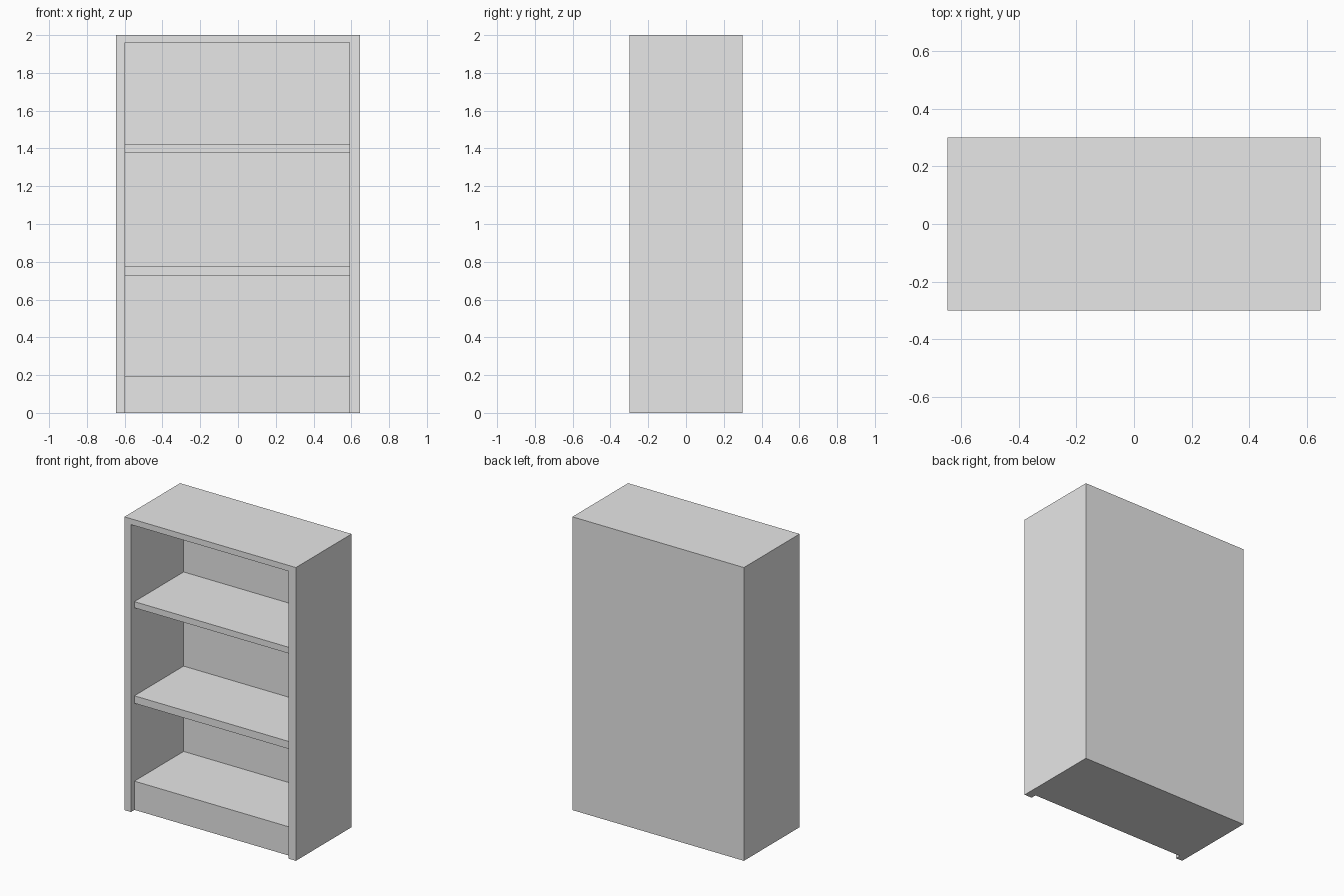
import bpy
import bmesh

cube = bpy.data.objects.get("Cube")
if cube:
    bpy.data.objects.remove(cube, do_unlink=True)

# Overall size and inner faces of the case
HALF_W, HALF_D, HEIGHT = 0.647, 0.3, 2.0
LEFT, RIGHT = -0.598, 0.59
SHELF_FRONT, BACK = -0.262, 0.268
BASE_TOP, CEILING = 0.196, 1.96

grey = bpy.data.materials.new("plain_grey")
grey.use_nodes = True
grey.diffuse_color = (0.8, 0.8, 0.8, 1)
grey.node_tree.nodes["Principled BSDF"].inputs["Base Color"].default_value = (0.8, 0.8, 0.8, 1)


def extrude_along_x(name, profile, x0, x1):
    """Solid made from a (y, z) outline swept from x0 to x1."""
    bm = bmesh.new()
    face = bm.faces.new([bm.verts.new((x0, y, z)) for y, z in profile])
    swept = bmesh.ops.extrude_face_region(bm, geom=[face])["geom"]
    verts = [v for v in swept if isinstance(v, bmesh.types.BMVert)]
    bmesh.ops.translate(bm, verts=verts, vec=(x1 - x0, 0, 0))
    bmesh.ops.recalc_face_normals(bm, faces=bm.faces)
    mesh = bpy.data.meshes.new(name)
    bm.to_mesh(mesh)
    bm.free()
    mesh.materials.append(grey)
    obj = bpy.data.objects.new(name, mesh)
    bpy.context.collection.objects.link(obj)
    return obj


def rectangle(y0, y1, z0, z1):
    return [(y0, z0), (y1, z0), (y1, z1), (y0, z1)]


# Case: a solid block hollowed from the front, with a recessed solid base
case = extrude_along_x("case", rectangle(-HALF_D, HALF_D, 0, HEIGHT), -HALF_W, HALF_W)
hollow = extrude_along_x("hollow_cutter", [
    (-0.5, -0.1), (SHELF_FRONT, -0.1), (SHELF_FRONT, BASE_TOP),
    (BACK, BASE_TOP), (BACK, CEILING), (-0.5, CEILING)], LEFT, RIGHT)
hollow.hide_render = True
cut = case.modifiers.new("hollow", "BOOLEAN")
cut.operation = "DIFFERENCE"
cut.solver = "EXACT"
cut.object = hollow
bpy.context.view_layer.objects.active = case
bpy.ops.object.modifier_apply(modifier=cut.name)
bpy.data.objects.remove(hollow, do_unlink=True)

# Shelves
for name, bottom, top in (("lower_shelf", 0.727, 0.778), ("upper_shelf", 1.378, 1.42)):
    extrude_along_x(name, rectangle(SHELF_FRONT, BACK, bottom, top), LEFT, RIGHT)
